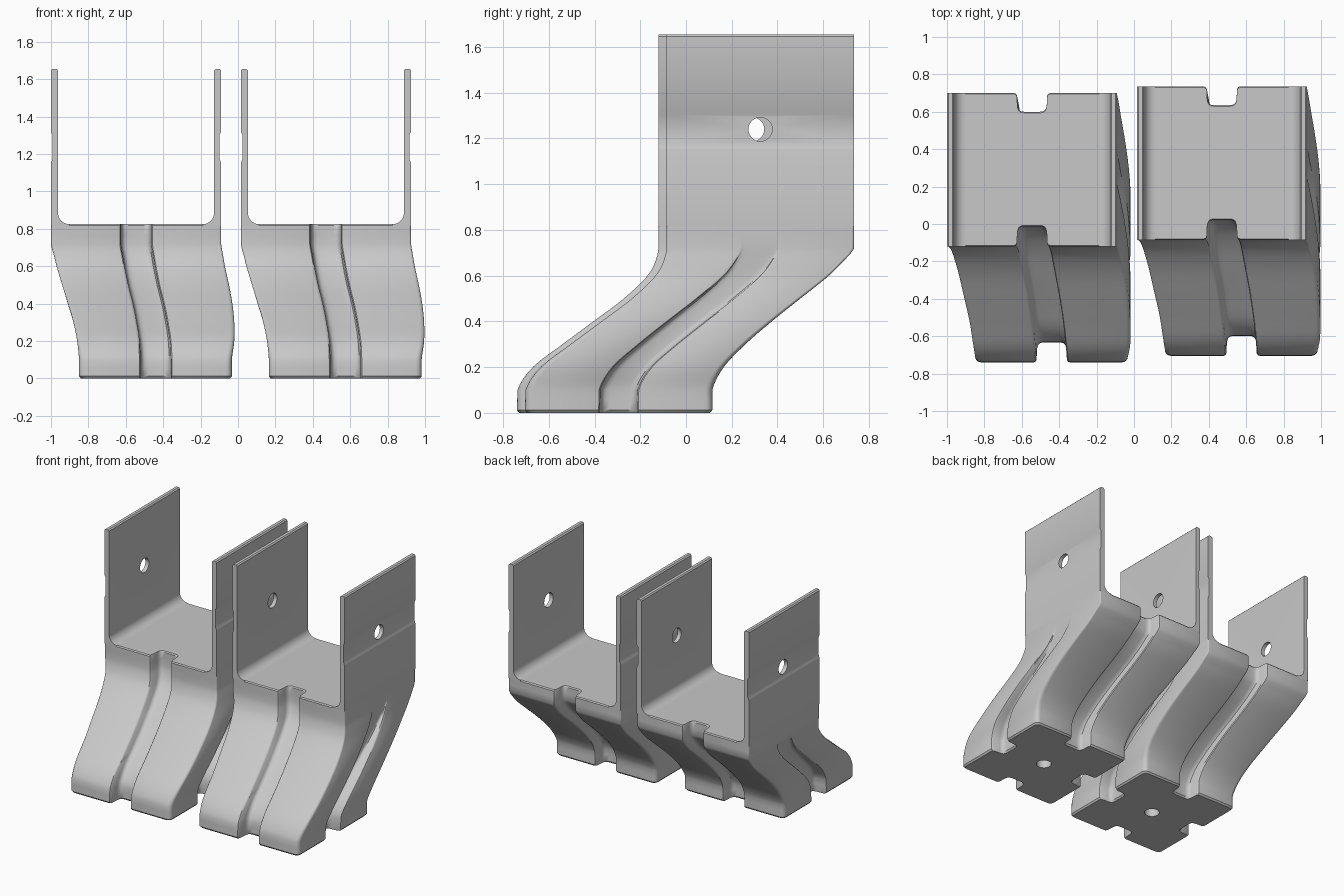
import bpy, bmesh, math
from mathutils import Vector

if "Cube" in bpy.data.objects:
    bpy.data.objects.remove(bpy.data.objects["Cube"])

grey = bpy.data.materials.new("plain grey")
grey.diffuse_color = (0.58, 0.58, 0.58, 1)
grey.use_nodes = True
grey.node_tree.nodes["Principled BSDF"].inputs["Base Color"].default_value = grey.diffuse_color

# Height, left, right, front, back, groove centre of the curved block
KEYS = [(0.0, -.85, -.033, -.74, .08, -.44), (0.1, -.85, -.033, -.737, .08, -.44),
        (0.2, -.86, -.02, -.67, .13, -.445), (0.3, -.88, -.02, -.54, .225, -.46),
        (0.4, -.91, -.03, -.405, .34, -.48), (0.5, -.94, -.048, -.272, .465, -.505),
        (0.6, -.97, -.07, -.168, .59, -.525), (0.66, -.985, -.08, -.135, .65, -.535),
        (0.72, -1.0, -.09, -.12, .70, -.545), (0.825, -1.0, -.09, -.12, .70, -.545)]
# Half of a groove: distance along the side, share of the depth
GROOVE = [(-.096, 0), (-.087, .03), (-.081, .13), (-.078, .70), (-.072, .88), (-.06, .97), (-.042, 1)]
GROOVE += [(-t, d) for t, d in reversed(GROOVE)]


def shape_at(z):
    """Smoothly interpolated block limits at a height."""
    for i in range(len(KEYS) - 1):
        if z <= KEYS[i + 1][0] + 1e-9:
            break
    a, b = KEYS[i], KEYS[i + 1]
    p, n = KEYS[max(i - 1, 0)], KEYS[min(i + 2, len(KEYS) - 1)]
    h = b[0] - a[0]
    t = (z - a[0]) / h
    out = []
    for k in range(1, 6):
        m0 = (b[k] - p[k]) / (b[0] - p[0]) * h
        m1 = (n[k] - a[k]) / (n[0] - a[0]) * h
        if i in (0, len(KEYS) - 2):
            m0 = m1 = 0
        out.append((2*t**3 - 3*t**2 + 1) * a[k] + (t**3 - 2*t**2 + t) * m0
                   + (3*t**2 - 2*t**3) * b[k] + (t**3 - t**2) * m1)
    return out


def section(z, inset=0.0):
    """Rounded rectangle with a groove in the middle of each side."""
    x0, x1, y0, y1, cx = shape_at(z)
    cy = (y0 + y1) / 2
    x0, x1, y0, y1 = x0 + inset, x1 - inset, y0 + inset, y1 - inset
    fade = min(max((z - 0.1) / 0.62, 0), 1)
    side = 0.1 * (1 - fade ** 1.5)
    r = 0.032 - 0.022 * fade
    pts = []

    def corner(x, y, start):
        for i in range(5):
            a = math.radians(start + 22.5 * i)
            pts.append((x + r * math.cos(a), y + r * math.sin(a), z))

    corner(x0 + r, y0 + r, 180)
    pts.extend((cx + t, y0 + d * 0.107, z) for t, d in GROOVE)
    corner(x1 - r, y0 + r, 270)
    pts.extend((x1 - d * side, cy + t, z) for t, d in GROOVE)
    corner(x1 - r, y1 - r, 0)
    pts.extend((cx - t, y1 - d * 0.1, z) for t, d in GROOVE)
    corner(x0 + r, y1 - r, 90)
    pts.extend((x0 + d * side, cy - t, z) for t, d in GROOVE)
    return pts


def loft(name, rings):
    """Closed mesh through rings of points."""
    bm = bmesh.new()
    loops = [[bm.verts.new(p) for p in ring] for ring in rings]
    n = len(loops[0])
    for lo, hi in zip(loops, loops[1:]):
        for i in range(n):
            bm.faces.new((lo[i], lo[(i + 1) % n], hi[(i + 1) % n], hi[i]))
    bm.faces.new(loops[0][::-1])
    bm.faces.new(loops[-1])
    bmesh.ops.recalc_face_normals(bm, faces=bm.faces)
    me = bpy.data.meshes.new(name)
    bm.to_mesh(me)
    bm.free()
    me.materials.append(grey)
    ob = bpy.data.objects.new(name, me)
    bpy.context.collection.objects.link(ob)
    return ob


def drill(ob, start, end, radius):
    """Cut a round hole between two points."""
    start, end = Vector(start), Vector(end)
    axis = (end - start).normalized()
    u = axis.orthogonal().normalized()
    v = axis.cross(u)
    ring = [u * radius * math.cos(a) + v * radius * math.sin(a)
            for a in (math.tau * i / 32 for i in range(32))]
    cutter = loft("hole_cutter", [[p + start for p in ring], [p + end for p in ring]])
    mod = ob.modifiers.new("hole", 'BOOLEAN')
    mod.operation, mod.solver, mod.object = 'DIFFERENCE', 'EXACT', cutter
    bpy.context.view_layer.objects.active = ob
    bpy.ops.object.modifier_apply(modifier=mod.name)
    bpy.data.objects.remove(cutter)


# Curved block with a blind hole underneath
heights = [0.012, 0.06] + [0.1 + 0.62 * i / 24 for i in range(25)] + [0.77, 0.817]
rings = [section(0, 0.01)] + [section(z) for z in heights] + [section(0.825, 0.006)]
block = loft("curved_block", rings)
drill(block, (-.44, -.33, -.1), (-.44, -.33, .25), 0.052)

# Upright side plates with outer recess and a fillet at the floor
plate = [(0, .815), (0, 1.15), (.003, 1.16), (.009, 1.175), (.009, 1.303), (0, 1.318),
         (0, 1.647), (.008, 1.655), (.03, 1.655), (.038, 1.647)]
plate += [(.098 - .06 * math.cos(a), .885 - .06 * math.sin(a))
          for a in (math.pi / 2 * i / 8 for i in range(9))]
plate += [(.098, .815)]
parts = [block]
for name, edge, sign in (("left_plate", -1.0, 1), ("right_plate", -.09, -1)):
    ring = [(edge + sign * x, z) for x, z in plate]
    ob = loft(name, [[(x, y, z) for x, z in ring] for y in (-.12, .70)])
    drill(ob, (edge - .1, .29, 1.24), (edge + .1, .29, 1.24), 0.052)
    parts.append(ob)

# Second bracket beside the first
for ob in list(parts):
    twin = ob.copy()
    twin.data = ob.data.copy()
    twin.name = "second_" + ob.name
    twin.location = (1.015, .035, 0)
    bpy.context.collection.objects.link(twin)
    parts.append(twin)

bpy.ops.object.select_all(action='DESELECT')
for ob in parts:
    ob.select_set(True)
bpy.context.view_layer.objects.active = block
bpy.ops.object.shade_smooth_by_angle(angle=math.radians(35))
